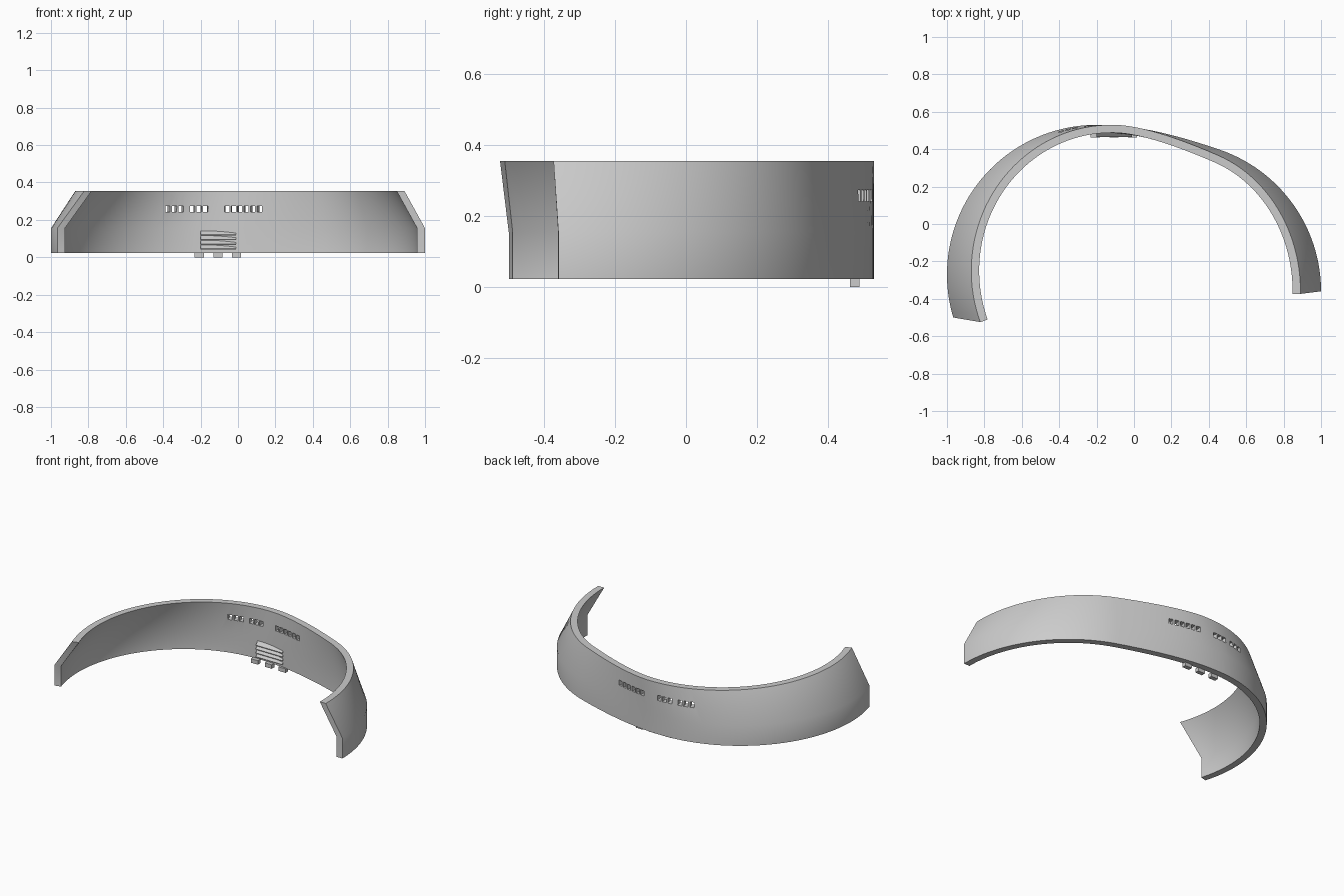
import bpy, bmesh
from math import sin, cos, radians, atan2
from mathutils import Vector, Matrix

cube = bpy.data.objects.get("Cube")
if cube:
    bpy.data.objects.remove(cube)

grey = bpy.data.materials.new("plain grey")
grey.use_nodes = True
colour = (0.6, 0.6, 0.6, 1)
grey.diffuse_color = colour
grey.node_tree.nodes["Principled BSDF"].inputs["Base Color"].default_value = colour

BASE, KINK, TOP = 0.023, 0.155, 0.355
THICK = 0.042


def make_object(name, bm):
    bmesh.ops.recalc_face_normals(bm, faces=bm.faces)
    mesh = bpy.data.meshes.new(name)
    bm.to_mesh(mesh)
    bm.free()
    mesh.materials.append(grey)
    obj = bpy.data.objects.new(name, mesh)
    bpy.context.collection.objects.link(obj)
    return obj


def add_box(bm, centre, size, turn=0):
    matrix = (Matrix.Translation(centre) @ Matrix.Rotation(turn, 4, "Z")
              @ Matrix.Diagonal((*size, 1)))
    bmesh.ops.create_cube(bm, size=1, matrix=matrix)


def arc(cx, cy, rx, ry, start, end, steps):
    angles = [radians(start + (end - start) * i / steps) for i in range(steps + 1)]
    return [Vector((cx + rx * cos(a), cy + ry * sin(a))) for a in angles]


def blend(a, b, c, d, steps):
    """Inner points of a Bezier curve joining two arcs."""
    ts = [i / steps for i in range(1, steps)]
    return [a * (1 - t)**3 + b * 3 * t * (1 - t)**2 + c * 3 * t * t * (1 - t) + d * t**3
            for t in ts]


def outline(left, right, reach):
    """Two arcs joined by a smooth S-bend."""
    first, second = arc(*left, 40), arc(*right, 40)
    go_out = (first[-1] - first[-2]).normalized() * reach
    come_in = (second[1] - second[0]).normalized() * reach
    return first + blend(first[-1], first[-1] + go_out,
                         second[0] - come_in, second[0], 18) + second


def inset(points):
    """Offset an outline to the inside by the wall thickness."""
    result = []
    for i, p in enumerate(points):
        t = (points[min(i + 1, len(points) - 1)] - points[max(i - 1, 0)]).normalized()
        result.append(p + Vector((t.y, -t.x)) * THICK)
    return result


# Curved wall: upright below the kink, leaning in above it
low = outline((-0.2, -0.27, 0.8, 0.8, 196.7, 90), (0.2, -0.36, 0.8, 0.8, 72, 0), 0.21)
high = outline((-0.12, -0.25, 0.75, 0.78, 200.6, 90), (0.2, -0.36, 0.69, 0.78, 70, -1), 0.16)
low_in, high_in = inset(low), inset(high)

bm = bmesh.new()
rings = []
for o, t, oi, ti in zip(low, high, low_in, high_in):
    section = [(o, BASE), (o, KINK), (t, TOP), (ti, TOP), (oi, KINK), (oi, BASE)]
    rings.append([bm.verts.new((p.x, p.y, z)) for p, z in section])
for a, b in zip(rings, rings[1:]):
    for k in range(6):
        n = (k + 1) % 6
        bm.faces.new((a[k], a[n], b[n], b[k]))
for ring in (rings[0], rings[-1]):
    bm.faces.new((ring[0], ring[1], ring[4], ring[5]))
    bm.faces.new((ring[1], ring[2], ring[3], ring[4]))
wall = make_object("curved_wall", bm)

# Window slots, each turned square to the wall
bm = bmesh.new()
for start, count in ((-0.385, 3), (-0.25, 3), (-0.054, 6)):
    for i in range(count):
        x = start + 0.036 * i
        j = min(range(1, len(high) - 1), key=lambda k: abs(high[k].x - x) - high[k].y)
        t = high[j + 1] - high[j - 1]
        y = high[j].y + (x - high[j].x) * t.y / t.x
        add_box(bm, (x, y, 0.258), (0.026, 0.2, 0.033), atan2(t.y, t.x))
cutter = make_object("slot_cutter", bm)
cutter.hide_render = True
mod = wall.modifiers.new("slots", "BOOLEAN")
mod.operation, mod.solver, mod.object = "DIFFERENCE", "EXACT", cutter
bpy.context.view_layer.objects.active = wall
wall.select_set(True)
bpy.ops.object.modifier_apply(modifier=mod.name)
bpy.data.objects.remove(cutter)
bpy.ops.object.select_all(action="DESELECT")
wall.select_set(True)
bpy.ops.object.shade_smooth_by_angle(angle=radians(40))

# Louvre of wedge slats on the inner face
bm = bmesh.new()
for i in range(4):
    z = 0.042 + 0.025 * i
    profile = [(0.5, z), (0.466, z), (0.466, z + 0.004), (0.488, z + 0.024), (0.5, z + 0.024)]
    ends = [[bm.verts.new((x, y, h)) for y, h in profile] for x in (-0.2, -0.01)]
    for end in ends:
        bm.faces.new(end)
    for k in range(5):
        n = (k + 1) % 5
        bm.faces.new((ends[0][k], ends[0][n], ends[1][n], ends[1][k]))
make_object("louvre_slats", bm)

# Small feet under the wall
for name, x in (("right", -0.207), ("middle", -0.107), ("left", -0.008)):
    bm = bmesh.new()
    add_box(bm, (x, 0.476, 0.013), (0.05, 0.027, 0.026))
    make_object(name + "_foot", bm)
